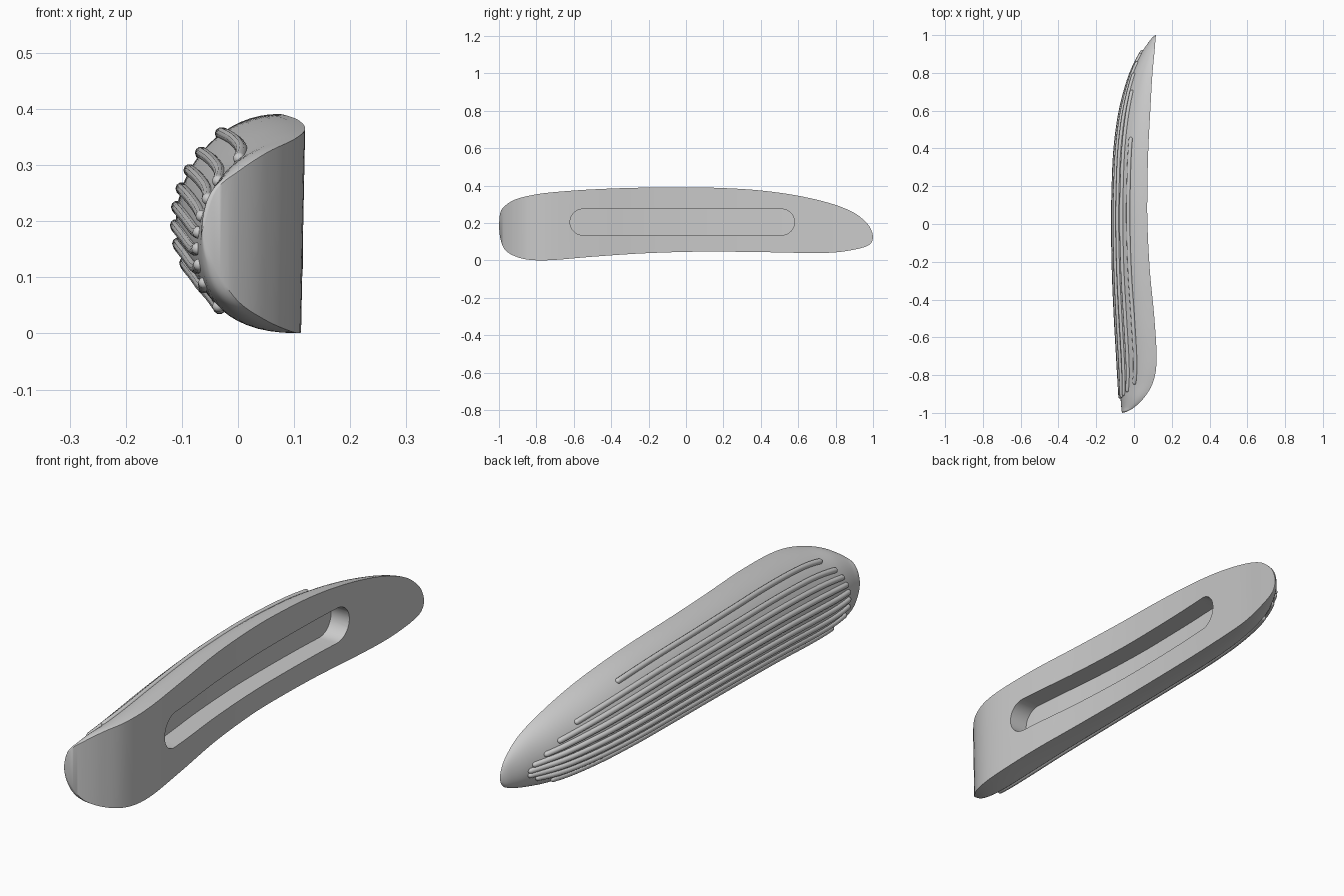
import bpy, bmesh, math

if "Cube" in bpy.data.objects:
    bpy.data.objects.remove(bpy.data.objects["Cube"])

# Stations along the length: y, flat-side x, domed-side x, top z, bottom z
ROWS = [
    (-1.0, -0.063, -0.063, 0.185, 0.185), (-0.993, -0.04, -0.065, 0.255, 0.12),
    (-0.97, 0.0, -0.067, 0.29, 0.06), (-0.92, 0.05, -0.071, 0.323, 0.025),
    (-0.84, 0.097, -0.076, 0.346, 0.004), (-0.72, 0.116, -0.083, 0.364, 0.002),
    (-0.5, 0.104, -0.096, 0.380, 0.020), (-0.25, 0.08, -0.107, 0.389, 0.037),
    (0.0, 0.067, -0.111, 0.391, 0.046), (0.2, 0.067, -0.108, 0.387, 0.047),
    (0.4, 0.072, -0.098, 0.374, 0.045), (0.6, 0.083, -0.07, 0.346, 0.041),
    (0.78, 0.094, -0.02, 0.303, 0.042), (0.9, 0.106, 0.037, 0.254, 0.058),
    (0.97, 0.113, 0.084, 0.196, 0.078), (0.994, 0.116, 0.106, 0.154, 0.1),
    (1.0, 0.117, 0.117, 0.125, 0.125)]


def smooth_rows(rows, n):
    out = []
    for i in range(len(rows) - 1):
        a, b = rows[max(i - 1, 0)], rows[i]
        c, d = rows[i + 1], rows[min(i + 2, len(rows) - 1)]
        for k in range(n):
            t = k / n
            out.append(tuple(
                0.5 * (2 * q + (r - p) * t + (2 * p - 5 * q + 4 * r - s) * t * t
                       + (3 * q - p - 3 * r + s) * t ** 3)
                for p, q, r, s in zip(a, b, c, d)))
    return out + [rows[-1]]


FINE = smooth_rows(ROWS, 7)


def station(y):
    for a, b in zip(FINE, FINE[1:]):
        if a[0] <= y <= b[0]:
            t = (y - a[0]) / max(b[0] - a[0], 1e-9)
            return tuple(p + (q - p) * t for p, q in zip(a, b))
    return FINE[-1]


def surface(row, u):
    """Point on the domed side, u = 0 at the bottom edge, 1 at the top edge."""
    y, flat, dome, top, bot = row
    z = bot + (top - bot) * u
    v = 2 * u ** 0.868 - 1
    x = flat - (flat - dome) * math.sqrt(max(0, 1 - v * v))
    return (x + 0.02 * (z - 0.18), y, z)


def loft(name, rings):
    bm = bmesh.new()
    vs = [[bm.verts.new(p) for p in ring] for ring in rings]
    n = len(rings[0])
    for a, b in zip(vs, vs[1:]):
        for i in range(n):
            j = (i + 1) % n
            bm.faces.new((a[i], a[j], b[j], b[i]))
    bmesh.ops.remove_doubles(bm, verts=bm.verts, dist=1e-5)
    bmesh.ops.recalc_face_normals(bm, faces=bm.faces)
    me = bpy.data.meshes.new(name)
    bm.to_mesh(me)
    bm.free()
    ob = bpy.data.objects.new(name, me)
    bpy.context.collection.objects.link(ob)
    return ob


def activate(ob):
    bpy.ops.object.select_all(action='DESELECT')
    ob.select_set(True)
    bpy.context.view_layer.objects.active = ob


# Body: D-shaped sections, domed on the left and flat on the right
N = 32
us = [(0.5 - 0.5 * math.cos(math.pi * i / N)) for i in range(N + 1)]
body = loft("grip_body", [[surface(r, u) for u in us] for r in FINE])

# Slot cutter: round-ended recess following the flat side
rings = []
y0, y1, h, zc, depth = -0.62, 0.58, 0.07, 0.205, 0.08
arc = [h * (1 - math.cos(math.pi / 2 * i / 10)) for i in range(11)]
ys = [y0 + a for a in arc]
ys += [y0 + h + (y1 - y0 - 2 * h) * i / 24 for i in range(1, 24)]
ys += [y1 - a for a in reversed(arc)]
for y in ys:
    e = max(0, h - min(y - y0, y1 - y))
    hh = math.sqrt(max(0, h * h - e * e))
    f = station(y)[1]
    rings.append([(f - depth, y, zc - hh), (f + 0.1, y, zc - hh),
                  (f + 0.1, y, zc + hh), (f - depth, y, zc + hh)])
cutter = loft("slot_cutter", rings)
cutter.hide_render = True

mod = body.modifiers.new("slot", 'BOOLEAN')
mod.operation = 'DIFFERENCE'
mod.solver = 'EXACT'
mod.object = cutter
activate(body)
bpy.ops.object.modifier_apply(modifier=mod.name)
bpy.ops.object.shade_smooth_by_angle(angle=math.radians(35))
bpy.data.objects.remove(cutter, do_unlink=True)

# Ribs: rounded beads running lengthwise over the dome (height fraction, start, end)
RIBS = [(0.9, -0.85, 0.46), (0.8, -0.89, 0.71), (0.71, -0.91, 0.80),
        (0.615, -0.92, 0.86), (0.52, -0.925, 0.905), (0.425, -0.925, 0.92),
        (0.33, -0.925, 0.92), (0.23, -0.915, 0.89), (0.125, -0.87, 0.82)]
RAD = 0.011
for k, (u, a, b) in enumerate(RIBS):
    cap = [RAD * (1 - math.cos(math.pi / 2 * i / 5)) for i in range(6)]
    ry = [a + c for c in cap]
    ry += [a + RAD + (b - a - 2 * RAD) * i / 48 for i in range(1, 48)]
    ry += [b - c for c in reversed(cap)]
    cu = bpy.data.curves.new(f"rib_{k + 1}", 'CURVE')
    cu.dimensions = '3D'
    cu.bevel_depth = RAD
    cu.bevel_resolution = 3
    cu.use_fill_caps = True
    sp = cu.splines.new('POLY')
    sp.points.add(len(ry) - 1)
    for p, y in zip(sp.points, ry):
        p.co = (*surface(station(y), u), 1)
        e = max(0, RAD - min(y - a, b - y)) / RAD
        p.radius = max(0.02, math.sqrt(max(0, 1 - e * e)))
    rib = bpy.data.objects.new(f"rib_{k + 1}", cu)
    bpy.context.collection.objects.link(rib)
    activate(rib)
    bpy.ops.object.convert(target='MESH')
    bpy.ops.object.shade_smooth_by_angle(angle=math.radians(50))
